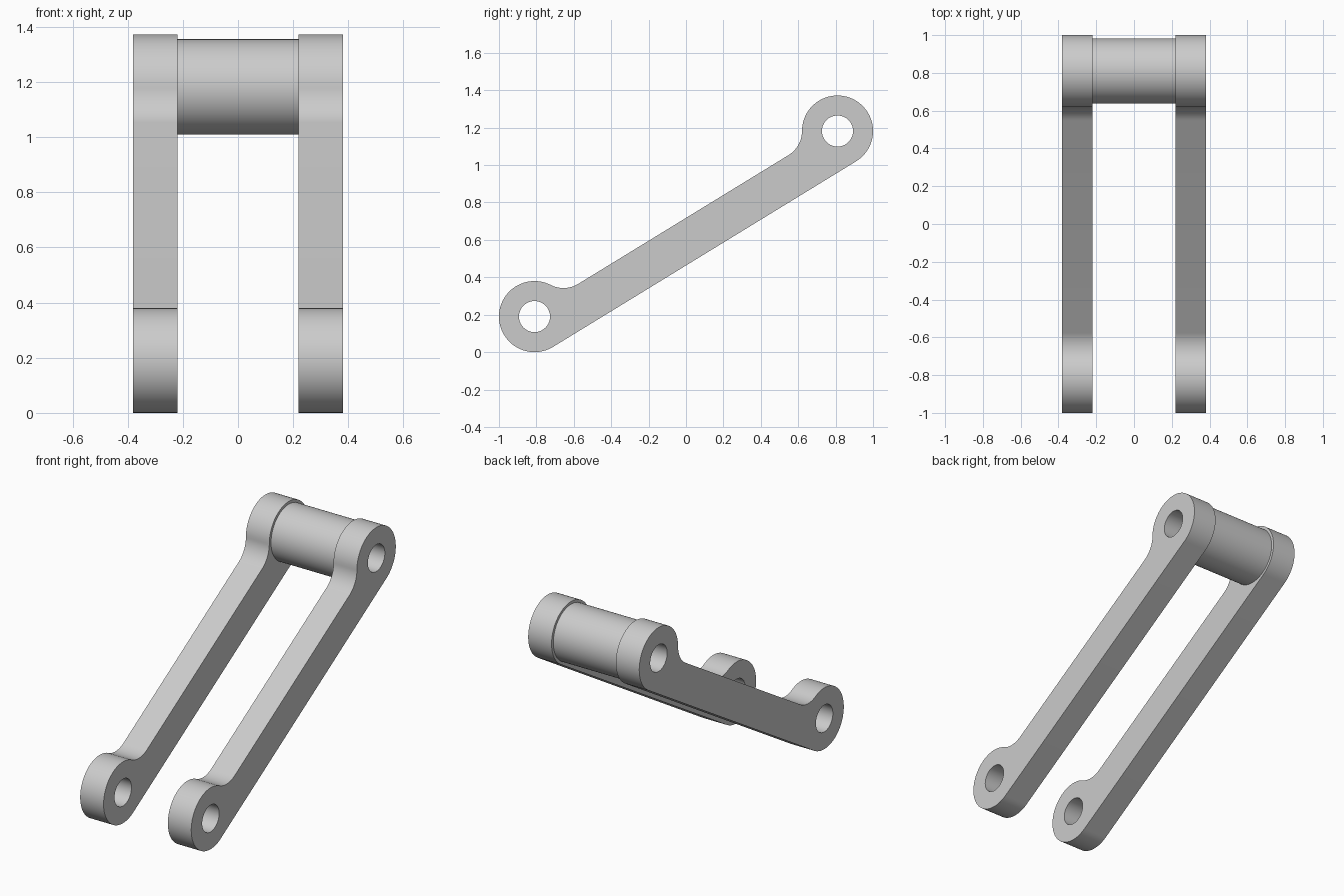
import bpy
import bmesh
from math import sin, cos, pi, radians, atan2, sqrt
from mathutils import Vector, Matrix

cube = bpy.data.objects.get("Cube")
if cube:
    bpy.data.objects.remove(cube, do_unlink=True)

# Main dimensions
LOW = Vector((-0.81, 0.19))      # lower pivot (y, z)
HIGH = Vector((0.81, 1.182))     # upper pivot (y, z)
BOSS, HOLE, SPACER = 0.19, 0.083, 0.173
BAR_TOP, FILLET = 0.027, 0.15    # bar edge above the pivot line, blend radius
INNER, OUTER = 0.22, 0.38        # plate faces along x

grey = bpy.data.materials.new("light_grey")
grey.use_nodes = True
colour = (0.6, 0.6, 0.6, 1)
grey.diffuse_color = colour
grey.node_tree.nodes["Principled BSDF"].inputs["Base Color"].default_value = colour


def arc(centre, radius, start, end, steps):
    angles = [start + (end - start) * i / steps for i in range(steps + 1)]
    return [Vector((centre[0] + radius * cos(a), centre[1] + radius * sin(a))) for a in angles]


def circle(centre, radius):
    return arc(centre, radius, 0, 2 * pi, 64)[:-1]


def extruded(name, loops, x_start, x_end):
    """Fill an outline with holes in the y-z plane and extrude it along x."""
    bm = bmesh.new()
    for loop in loops:
        verts = [bm.verts.new((x_start, p.x, p.y)) for p in loop]
        for a, b in zip(verts, verts[1:] + verts[:1]):
            bm.edges.new((a, b))
    bmesh.ops.triangle_fill(bm, edges=bm.edges[:], use_beauty=True, normal=(1, 0, 0))
    cap = bmesh.ops.extrude_face_region(bm, geom=bm.faces[:], use_keep_orig=True)
    moved = [g for g in cap["geom"] if isinstance(g, bmesh.types.BMVert)]
    bmesh.ops.translate(bm, verts=moved, vec=(x_end - x_start, 0, 0))
    bmesh.ops.recalc_face_normals(bm, faces=bm.faces[:])
    mesh = bpy.data.meshes.new(name)
    bm.to_mesh(mesh)
    bm.free()
    mesh.materials.append(grey)
    obj = bpy.data.objects.new(name, mesh)
    bpy.context.collection.objects.link(obj)
    bpy.ops.object.select_all(action="DESELECT")
    obj.select_set(True)
    bpy.context.view_layer.objects.active = obj
    bpy.ops.object.shade_smooth_by_angle(angle=radians(30))
    return obj


# Link outline along the pivot line: two bosses, tangent lower edge, filleted upper edge
span = HIGH - LOW
length = span.length
fv = BAR_TOP + FILLET
fu = sqrt((BOSS + FILLET) ** 2 - fv ** 2)
phi = atan2(fv, fu)
outline = arc((0, 0), BOSS, phi, 1.5 * pi, 48)
outline += arc((length, 0), BOSS, -pi / 2, pi - phi, 48)
outline += arc((length - fu, fv), FILLET, -phi, -pi / 2, 16)[1:]
outline += arc((fu, fv), FILLET, -pi / 2, phi - pi, 16)[:-1]
tilt = Matrix.Rotation(atan2(span.y, span.x), 2)
outline = [LOW + tilt @ p for p in outline]

# Side links
for name, side in (("left_link", 1), ("right_link", -1)):
    extruded(name, [outline, circle(LOW, HOLE), circle(HIGH, HOLE)],
             side * INNER, side * OUTER)

# Hollow spacer tube between the upper bosses
extruded("spacer_tube", [circle(HIGH, SPACER), circle(HIGH, HOLE)], -INNER, INNER)
